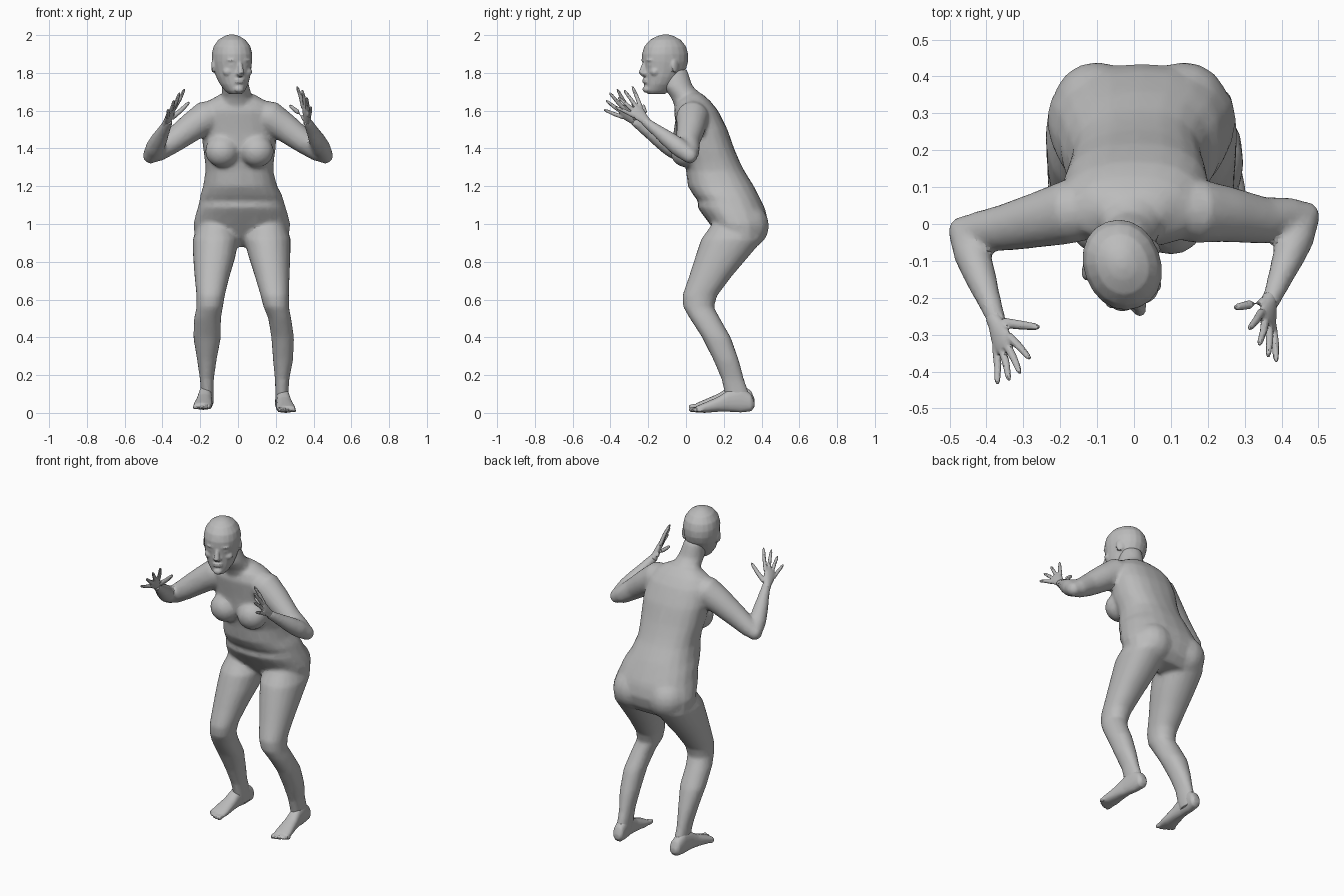
import bpy, bmesh
from math import sin, cos, pi, radians
from mathutils import Vector as V, Matrix

if bpy.data.objects.get("Cube"):
    bpy.data.objects.remove(bpy.data.objects["Cube"])

grey = bpy.data.materials.new("plain_grey")
grey.use_nodes = True
grey.diffuse_color = (0.5, 0.5, 0.5, 1)
grey.node_tree.nodes["Principled BSDF"].inputs["Base Color"].default_value = grey.diffuse_color


def loft(bm, rings, sides=20, power=1.0):
    """Skin rings given as (centre, half axis, other half axis)."""
    def bend(t):
        return abs(t) ** power * (1 if t > 0 else -1)
    loops = []
    for c, u, v in rings:
        angles = [2 * pi * i / sides for i in range(sides)]
        loops.append([bm.verts.new(c + u * bend(cos(a)) + v * bend(sin(a))) for a in angles])
    for low, high in zip(loops, loops[1:]):
        for i in range(sides):
            j = (i + 1) % sides
            bm.faces.new((low[i], low[j], high[j], high[i]))
    bm.faces.new(loops[0][::-1])
    bm.faces.new(loops[-1])


def stack(bm, rows, power=1.0):
    """Horizontal sections: height, front, back, low x, high x."""
    rings = []
    for z, front, back, x0, x1 in rows:
        rings.append((V(((x0 + x1) / 2, (front + back) / 2, z)),
                      V(((x1 - x0) / 2, 0, 0)), V((0, (back - front) / 2, 0))))
    loft(bm, rings, power=power)


def tube(bm, points, sides=16):
    """Round sections along a path of (x, y, z, radius)."""
    path = [V(p[:3]) for p in points]
    rings = []
    for i, p in enumerate(points):
        t = (path[min(i + 1, len(path) - 1)] - path[max(i - 1, 0)]).normalized()
        u = t.orthogonal().normalized()
        rings.append((path[i], u * p[3], t.cross(u) * p[3]))
    loft(bm, rings, sides)


def blob(bm, centre, size, turn=0.0):
    m = Matrix.Translation(centre) @ Matrix.Rotation(turn, 4, "Z") @ Matrix.Diagonal((*size, 1))
    bmesh.ops.create_uvsphere(bm, u_segments=16, v_segments=10, radius=1, matrix=m)


def finish(name, bm, voxel, smooth=6, ratio=0.4):
    """Fuse overlapping forms into one skin, then reduce it to facets."""
    bmesh.ops.recalc_face_normals(bm, faces=bm.faces)
    mesh = bpy.data.meshes.new(name)
    bm.to_mesh(mesh)
    bm.free()
    obj = bpy.data.objects.new(name, mesh)
    bpy.context.collection.objects.link(obj)
    mod = obj.modifiers.new("fuse", "REMESH")
    mod.mode, mod.voxel_size = "VOXEL", voxel
    mod = obj.modifiers.new("soften", "SMOOTH")
    mod.factor, mod.iterations = 0.5, smooth
    mod = obj.modifiers.new("facets", "DECIMATE")
    mod.ratio = ratio
    bpy.context.view_layer.update()
    baked = bpy.data.meshes.new_from_object(obj.evaluated_get(bpy.context.evaluated_depsgraph_get()))
    obj.modifiers.clear()
    obj.data = baked
    baked.materials.clear()
    baked.materials.append(grey)
    for o in bpy.context.selected_objects:
        o.select_set(False)
    obj.select_set(True)
    bpy.context.view_layer.objects.active = obj
    bpy.ops.object.shade_smooth_by_angle(angle=radians(20))
    return obj


# Torso and neck
body = bmesh.new()
stack(body, [
    (.88, .24, .37, -.15, .19), (.93, .18, .415, -.23, .27), (1, .125, .435, -.237, .277),
    (1.06, .08, .425, -.222, .262), (1.09, .06, .415, -.212, .252), (1.12, .065, .4, -.205, .243),
    (1.15, .04, .385, -.2, .235), (1.2, .01, .36, -.185, .208), (1.28, .0, .31, -.172, .187),
    (1.33, -.01, .285, -.175, .19), (1.4, -.04, .255, -.185, .2), (1.5, -.05, .22, -.195, .205),
    (1.6, -.065, .17, -.19, .19), (1.65, -.05, .13, -.16, .15), (1.69, .0, .085, -.09, .08)], .85)
stack(body, [(1.6, -.05, .12, -.11, .1), (1.67, -.08, .1, -.088, .075),
             (1.73, -.125, .035, -.085, .06), (1.82, -.13, .005, -.09, .035)])
for x in (-.085, .1):
    blob(body, (x, -.002, 1.385), (.09, .082, .085))
for x in (-.1, .135):
    blob(body, (x, .325, .99), (.12, .115, .12))

# Legs: height, front, back, then low and high x of each leg
for row_pick in (3, 5):
    rows = [
        (1.03, .16, .4, -.2, -.04, .07, .24), (.92, .08, .41, -.24, .005, .03, .28),
        (.82, .047, .325, -.238, -.015, .058, .277), (.72, .015, .24, -.23, -.045, .09, .273),
        (.62, -.02, .165, -.22, -.07, .12, .27), (.56, -.015, .148, -.22, -.08, .135, .27),
        (.5, .02, .18, -.233, -.09, .16, .282), (.4, .085, .237, -.237, -.09, .176, .297),
        (.28, .145, .28, -.217, -.113, .185, .292), (.18, .187, .307, -.202, -.128, .195, .272),
        (.1, .205, .335, -.196, -.128, .198, .267), (.04, .22, .35, -.196, -.13, .198, .267)]
    stack(body, [r[:3] + r[row_pick:row_pick + 2] for r in rows[::-1]], .92)

# Arms
for side, dy in ((-1, -.02), (1, .02)):
    elbow = (.462 * side, dy, 1.362)
    wrist = (.372 * side, -.235 + dy * 1.4, 1.535)
    tube(body, [(.1 * side, .04, 1.585, .075), (.17 * side, .035, 1.565, .088),
                (.25 * side, .02 + dy / 3, 1.51, .077), (.35 * side, dy / 2, 1.435, .064),
                (.43 * side, dy, 1.378, .052), elbow + (.04,)])
    blob(body, elbow, (.043, .043, .043))
    a, b = V(elbow), V(wrist)
    tube(body, [(*a.lerp(b, t), r) for t, r in
                ((0, .042), (.25, .05), (.5, .044), (.75, .034), (1, .026), (1.08, .024))])
finish("body", body, .011, 7, .35)

# Feet: distance along, half width, bottom, top
for name, heel_x, toe_x, floor in (("right_foot", -.163, -.19, .016), ("left_foot", .228, .258, 0)):
    bm = bmesh.new()
    rings = []
    for y, half, low, high in ((.362, .02, .03, .06), (.345, .034, .008, .1), (.29, .036, .002, .14),
                               (.23, .036, .006, .125), (.17, .042, .006, .085),
                               (.1, .05, .0, .055), (.055, .05, .003, .036)):
        x = heel_x + (toe_x - heel_x) * (.36 - y) / .33
        rings.append((V((x, y, floor + (low + high) / 2)), V((half, 0, 0)), V((0, 0, (high - low) / 2))))
    loft(bm, rings, power=.85)
    side = 1 if heel_x > 0 else -1
    for i in range(5):
        r = .015 - .0015 * i
        blob(bm, (toe_x + side * (-.038 + .02 * i), .042 + .004 * i * i / 2, floor + r + .002), (r * .85, r * 2, r))
    finish(name, bm, .006, 3, .3)

# Hands: wrist, then finger tips from little finger to thumb
hands = {
    "right_hand": ((-.376, -.265, 1.54), (-.37, -.435, 1.605), (-.338, -.425, 1.655),
                   (-.308, -.405, 1.695), (-.282, -.365, 1.715), (-.257, -.28, 1.645)),
    "left_hand": ((.368, -.208, 1.54), (.386, -.375, 1.62), (.364, -.36, 1.67),
                  (.34, -.328, 1.71), (.312, -.285, 1.73), (.272, -.227, 1.63))}
for name, spots in hands.items():
    bm = bmesh.new()
    wrist, *tips = [V(s) for s in spots]
    across = (tips[3] - tips[0]).normalized()
    along = ((tips[1] + tips[2]) / 2 - wrist)
    normal = along.cross(across).normalized()
    loft(bm, [(wrist + along * t, across * w, normal * d) for t, w, d in
              ((-.08, .024, .022), (.08, .026, .019), (.25, .036, .017), (.42, .041, .014), (.5, .036, .01))])
    for i, tip in enumerate(tips):
        base = wrist.lerp(tip, .2 if i == 4 else .4)
        mid = base.lerp(tip, .5) - normal * .003
        r = .0125 if i == 4 else .0105
        tube(bm, [(*base, r * 1.15), (*mid, r), (*base.lerp(tip, .88), r * .8), (*tip, r * .4)], 10)
    finish(name, bm, .004, 3, .3)

# Head, built facing forward and then turned
bm = bmesh.new()
stack(bm, [(z, f, b, -w, w) for z, f, b, w in (
    (1.687, -.1, -.01, .03), (1.705, -.115, .02, .05), (1.74, -.118, .05, .073), (1.78, -.12, .08, .088),
    (1.82, -.122, .108, .097), (1.86, -.127, .12, .103), (1.9, -.128, .12, .104), (1.94, -.115, .108, .095),
    (1.975, -.085, .08, .07), (1.995, -.045, .042, .038), (2.003, -.015, .015, .012))], .95)
tube(bm, [(0, -.115, 1.862, .01), (0, -.128, 1.83, .013), (0, -.135, 1.803, .018), (0, -.122, 1.788, .014)])
blob(bm, (0, -.112, 1.713), (.026, .018, .018))
for z in (1.751, 1.763):
    blob(bm, (0, -.116, z), (.028, .014, .007))
for s in (-1, 1):
    blob(bm, (.012 * s, -.125, 1.797), (.011, .014, .009))
    blob(bm, (.04 * s, -.108, 1.868), (.03, .016, .008), .35 * s)
    blob(bm, (.038 * s, -.104, 1.842), (.018, .013, .009), .3 * s)
    blob(bm, (.052 * s, -.085, 1.805), (.03, .024, .024))
    blob(bm, (.101 * s, .015, 1.835), (.009, .024, .036), .4 * s)
head = finish("head", bm, .006, 3, .3)
head.data.transform(Matrix.Translation((-.033, -.107, 0)) @ Matrix.Rotation(radians(21), 4, "Z"))
